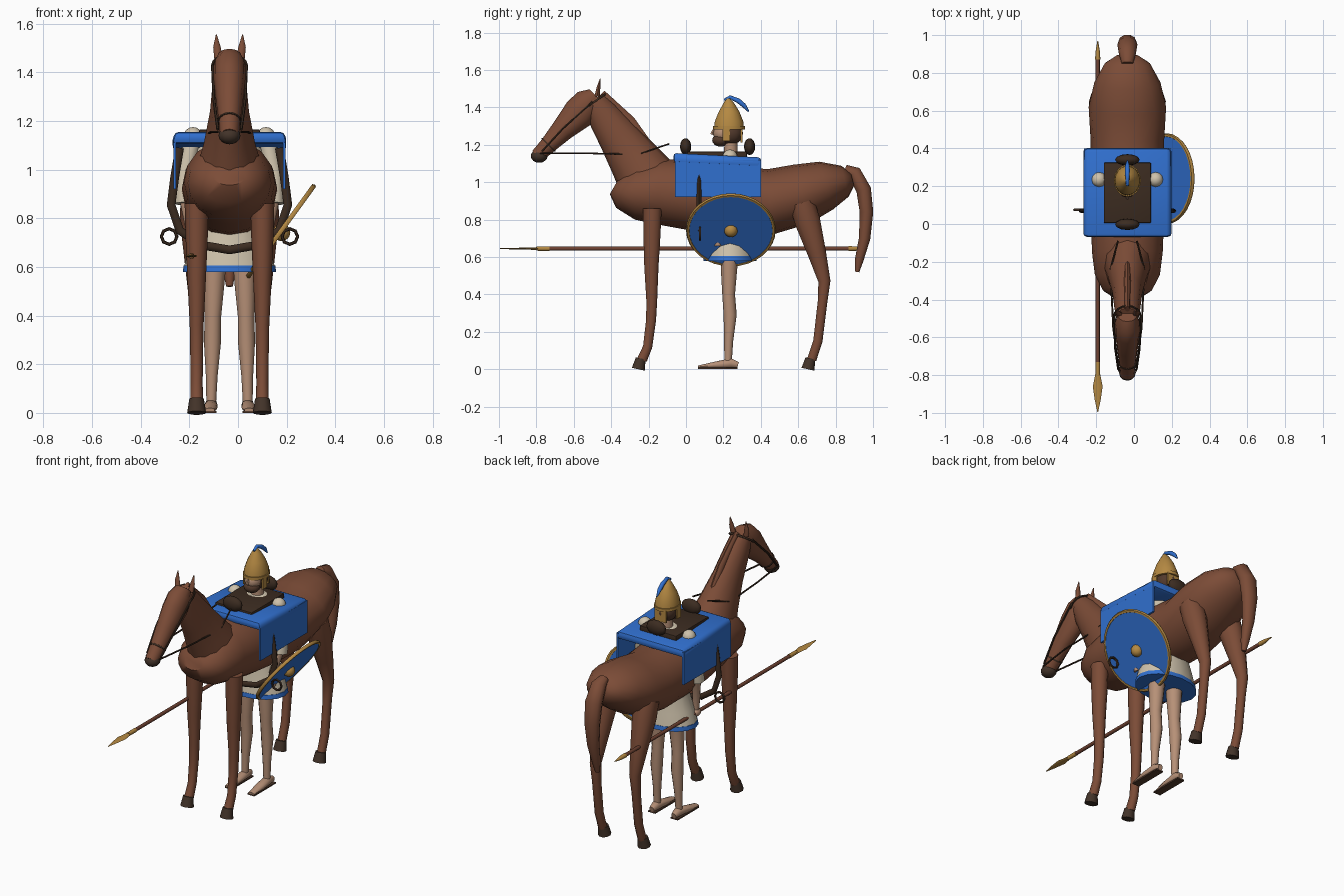
import bpy, bmesh, math
from mathutils import Vector, Matrix

CX = -0.035   # centre line of horse and rider


def mat(name, r, g, b):
    m = bpy.data.materials.new(name)
    m.diffuse_color = (r, g, b, 1)
    return m


COAT = mat("coat brown", 0.20, 0.072, 0.038)
HOOF = mat("hoof dark brown", 0.055, 0.033, 0.022)
LEATHER = mat("dark leather", 0.045, 0.025, 0.015)
BLUE = mat("cloth blue", 0.03, 0.16, 0.62)
GOLD = mat("bronze gold", 0.46, 0.25, 0.055)
LINEN = mat("linen beige", 0.62, 0.54, 0.41)
SKIN = mat("skin", 0.47, 0.28, 0.185)
HAIR = mat("hair brown", 0.085, 0.042, 0.025)
WOOD = mat("spear wood", 0.16, 0.055, 0.032)


def finish(name, bm, m, angle=50):
    bmesh.ops.recalc_face_normals(bm, faces=bm.faces)
    me = bpy.data.meshes.new(name)
    bm.to_mesh(me)
    bm.free()
    me.materials.append(m)
    ob = bpy.data.objects.new(name, me)
    bpy.context.collection.objects.link(ob)
    bpy.ops.object.select_all(action='DESELECT')
    ob.select_set(True)
    bpy.context.view_layer.objects.active = ob
    bpy.ops.object.shade_smooth_by_angle(angle=math.radians(angle))
    return ob


def tube(name, pts, m, n=12, side=(1, 0, 0), angle=50):
    """Loft ellipses along points (x, y, z, side radius, other radius)."""
    bm = bmesh.new()
    P = [Vector(p[:3]) for p in pts]
    rings = []
    for i, p in enumerate(pts):
        t = (P[min(i + 1, len(P) - 1)] - P[max(i - 1, 0)]).normalized()
        s = Vector(side)
        u = (s - t * s.dot(t)).normalized()
        v = t.cross(u)
        a, b = p[3], p[-1]
        rings.append([bm.verts.new(P[i] + u * a * math.cos(2 * math.pi * k / n)
                                   + v * b * math.sin(2 * math.pi * k / n)) for k in range(n)])
    for r0, r1 in zip(rings, rings[1:]):
        for k in range(n):
            bm.faces.new((r0[k], r0[(k + 1) % n], r1[(k + 1) % n], r1[k]))
    bm.faces.new(rings[0])
    bm.faces.new(rings[-1])
    return finish(name, bm, m, angle)


def ball(name, c, r, m, n=12):
    bm = bmesh.new()
    bmesh.ops.create_uvsphere(bm, u_segments=n, v_segments=n // 2 + 2, radius=1,
                              matrix=Matrix.Translation(c) @ Matrix.Diagonal((*r, 1)))
    return finish(name, bm, m, 60)


def box(name, c, s, m, bevel=0, taper=1):
    bm = bmesh.new()
    bmesh.ops.create_cube(bm, size=1)
    for v in bm.verts:
        k = taper if v.co.z > 0 else 1
        v.co = Vector((v.co.x * s[0] * k + c[0], v.co.y * s[1] + c[1], v.co.z * s[2] + c[2]))
    if bevel:
        bmesh.ops.bevel(bm, geom=bm.edges[:], offset=bevel, segments=2, affect='EDGES', profile=0.5)
    return finish(name, bm, m, 40)


def ring(name, M, R, r, m, n=32, k=6):
    bm = bmesh.new()
    g = [[bm.verts.new(M @ Vector(((R + r * math.cos(2 * math.pi * j / k)) * math.cos(2 * math.pi * i / n),
                                   (R + r * math.cos(2 * math.pi * j / k)) * math.sin(2 * math.pi * i / n),
                                   r * math.sin(2 * math.pi * j / k)))) for j in range(k)] for i in range(n)]
    for i in range(n):
        for j in range(k):
            bm.faces.new((g[i][j], g[(i + 1) % n][j], g[(i + 1) % n][(j + 1) % k], g[i][(j + 1) % k]))
    return finish(name, bm, m, 60)


# Horse body: (y, bottom, top, half width)
body = [(-0.385, 0.93, 1.02, 0.07), (-0.35, 0.86, 1.05, 0.13), (-0.27, 0.80, 1.09, 0.172),
        (-0.15, 0.775, 1.125, 0.187), (0.05, 0.74, 1.115, 0.195), (0.25, 0.72, 1.09, 0.195),
        (0.45, 0.72, 1.07, 0.195), (0.62, 0.775, 1.10, 0.205), (0.75, 0.85, 1.115, 0.175),
        (0.85, 0.92, 1.09, 0.12), (0.89, 0.98, 1.05, 0.06)]
tube("horse_body", [(CX, y, (a + b) / 2, w, (b - a) / 2) for y, a, b, w in body], COAT, 16)

# Neck, mane, head, muzzle and tail
tube("horse_neck", [(CX, -0.19, 0.99, 0.14, 0.17), (CX, -0.27, 1.11, 0.105, 0.14),
                    (CX, -0.36, 1.24, 0.08, 0.11), (CX, -0.45, 1.37, 0.068, 0.085),
                    (CX, -0.495, 1.44, 0.06, 0.06)], COAT)
tube("mane", [(CX, -0.185, 1.18, 0.014, 0.02), (CX, -0.30, 1.325, 0.018, 0.03),
              (CX, -0.45, 1.475, 0.014, 0.02)], COAT, 8)
tube("horse_head", [(CX, -0.485, 1.465, 0.05, 0.045), (CX, -0.52, 1.43, 0.065, 0.078),
                    (CX, -0.57, 1.37, 0.066, 0.088), (CX, -0.66, 1.28, 0.055, 0.062),
                    (CX, -0.74, 1.195, 0.044, 0.045), (CX, -0.795, 1.14, 0.038, 0.038)], COAT)
ball("muzzle", (CX, -0.785, 1.14), (0.045, 0.045, 0.036), HOOF)
tube("tail", [(CX, 0.85, 1.07, 0.03, 0.025), (CX, 0.90, 1.05, 0.045, 0.04), (CX, 0.95, 0.96, 0.053, 0.042),
              (CX, 0.965, 0.84, 0.048, 0.038), (CX, 0.955, 0.70, 0.036, 0.032),
              (CX, 0.925, 0.58, 0.025, 0.024), (CX, 0.915, 0.52, 0.014, 0.012)], COAT, 10)

FRONT = [(-0.18, 0.86, 0.052), (-0.182, 0.72, 0.048), (-0.185, 0.55, 0.04), (-0.183, 0.36, 0.03),
         (-0.187, 0.26, 0.028), (-0.205, 0.12, 0.026), (-0.235, 0.05, 0.028)]
HIND = [(0.62, 0.89, 0.07), (0.65, 0.79, 0.072), (0.70, 0.62, 0.052), (0.74, 0.47, 0.034),
        (0.73, 0.36, 0.027), (0.705, 0.15, 0.026), (0.672, 0.05, 0.026)]

# Everything that repeats left and right
for s, tag in ((-1, "right"), (1, "left")):
    X = lambda d: CX + s * d
    for part, prof in (("front", FRONT), ("hind", HIND)):
        tube(f"{part}_leg_{tag}", [(X(0.135), y, z, r * 0.95, r) for y, z, r in prof], COAT, 10)
        hy = prof[-1][0] - 0.015
        tube(f"{part}_hoof_{tag}", [(X(0.135), hy - 0.005, 0, 0.039, 0.037),
                                    (X(0.135), hy + 0.008, 0.058, 0.03, 0.028)], HOOF, 10)
    tube(f"ear_{tag}", [(X(0.045), -0.475, 1.46, 0.018, 0.014), (X(0.052), -0.468, 1.505, 0.015, 0.010),
                        (X(0.054), -0.458, 1.555, 0.002, 0.002)], COAT, 8)
    # Bridle and reins
    tube(f"cheek_strap_{tag}", [(X(0.048), -0.77, 1.165, 0.006, 0.006), (X(0.064), -0.66, 1.285, 0.006, 0.006),
                                (X(0.07), -0.50, 1.43, 0.006, 0.006)], LEATHER, 6)
    tube(f"front_rein_{tag}", [(X(0.045), -0.78, 1.155, 0.005, 0.005), (X(0.075), -0.55, 1.155, 0.005, 0.005),
                               (X(0.085), -0.34, 1.15, 0.005, 0.005)], LEATHER, 6)
    tube(f"rear_rein_{tag}", [(X(0.09), -0.24, 1.155, 0.005, 0.005),
                              (X(0.05), -0.09, 1.205, 0.005, 0.005)], LEATHER, 6)
    # Saddle cloth flap, stirrup
    box(f"cloth_flap_{tag}", (X(0.225), 0.17, 1.02), (0.012, 0.46, 0.20), BLUE)
    ring(f"stirrup_{tag}", Matrix.Translation((X(0.248), 0.075, 0.725)) @ Matrix.Rotation(math.pi / 2, 4, 'X'),
         0.032, 0.007, LEATHER, 8)
    # Rider limbs
    ball(f"shoulder_{tag}", (X(0.15), 0.235, 1.135), (0.04, 0.04, 0.04), LINEN)
    tube(f"sleeve_{tag}", [(X(0.15), 0.235, 1.14, 0.037), (X(0.185), 0.22, 0.98, 0.037),
                           (X(0.185), 0.20, 0.86, 0.04)], LINEN, 10)
    tube(f"forearm_{tag}", [(X(0.18), 0.205, 0.88, 0.026), (X(0.155), 0.17, 0.74, 0.022),
                            (X(0.15), 0.17, 0.66, 0.02)], SKIN, 10)
    tube(f"rider_leg_{tag}", [(X(0.06), 0.235, 0.66, 0.05), (X(0.064), 0.23, 0.54, 0.044),
                              (X(0.068), 0.228, 0.40, 0.034), (X(0.07), 0.236, 0.29, 0.035),
                              (X(0.073), 0.228, 0.15, 0.024), (X(0.075), 0.225, 0.04, 0.02)], SKIN, 12)
    tube(f"foot_{tag}", [(X(0.075), 0.278, 0.022, 0.016, 0.018), (X(0.075), 0.24, 0.032, 0.026, 0.028),
                         (X(0.078), 0.15, 0.022, 0.029, 0.018), (X(0.08), 0.065, 0.012, 0.02, 0.008)], SKIN, 10)
    box(f"sandal_sole_{tag}", (X(0.077), 0.17, 0.004), (0.048, 0.21, 0.008), HAIR)
    box(f"cheek_guard_{tag}", (X(0.064), 0.215, 1.255), (0.008, 0.04, 0.07), GOLD)

ring("poll_strap", Matrix.Translation((CX, -0.49, 1.43)) @ Matrix.Rotation(math.radians(35), 4, 'X'),
     0.07, 0.006, LEATHER, 16)
ring("noseband", Matrix.Translation((CX, -0.735, 1.2)) @ Matrix.Rotation(math.radians(-45), 4, 'X'),
     0.046, 0.005, LEATHER, 16)

# Girth strap under the belly
half = [(0.205, 1.09), (0.225, 0.97), (0.24, 0.855), (0.205, 0.75), (0.115, 0.69), (0.0, 0.67)]
loop = [(-d, z) for d, z in half] + [(d, z) for d, z in half[-2::-1]]
tube("girth", [(CX + d, 0.07, z, 0.013, 0.018) for d, z in loop], LEATHER, 8, side=(0, 1, 0))

# Saddle cloth, saddle, pommel and cantle
cloth = box("saddle_cloth", (CX, 0.167, 1.125), (0.475, 0.47, 0.05), BLUE, 0.018, 0.95)
for v in cloth.data.vertices:
    v.co.z -= 0.05 * (v.co.y - 0.05)
box("saddle_seat", (CX, 0.165, 1.142), (0.25, 0.32, 0.045), LEATHER, 0.006)
for nm, y in (("pommel", -0.002), ("cantle", 0.34)):
    ball(nm, (CX, y, 1.19), (0.065, 0.03, 0.045), LEATHER)

# Rider tunic with blue hem
tube("tunic", [(CX, 0.235, 0.60, 0.187, 0.138), (CX, 0.235, 0.68, 0.165, 0.125),
               (CX, 0.235, 0.82, 0.12, 0.10), (CX, 0.235, 1.08, 0.14, 0.09),
               (CX, 0.235, 1.165, 0.06, 0.05)], LINEN, 16)
tube("tunic_hem", [(CX, 0.235, 0.58, 0.192, 0.142), (CX, 0.235, 0.606, 0.188, 0.139)], BLUE, 16)

# Rider head, beard and neck
tube("rider_neck", [(CX, 0.24, 1.12, 0.038), (CX, 0.24, 1.23, 0.034)], SKIN, 12)
ball("hair", (CX, 0.235, 1.262), (0.062, 0.07, 0.065), HAIR)
ball("face", (CX, 0.20, 1.262), (0.05, 0.055, 0.05), SKIN)
ball("beard", (CX, 0.185, 1.225), (0.048, 0.045, 0.035), HAIR)
tube("nose", [(CX, 0.15, 1.285, 0.006), (CX, 0.138, 1.255, 0.01)], SKIN, 6)

# Pointed helmet with brim, neck guard and plume
tube("helmet", [(CX, 0.23, 1.285, 0.068, 0.08), (CX, 0.23, 1.325, 0.066, 0.076), (CX, 0.23, 1.375, 0.05, 0.056),
                (CX, 0.228, 1.42, 0.027, 0.03), (CX, 0.225, 1.45, 0.008, 0.008)], GOLD, 16)
tube("helmet_brim", [(CX, 0.23, 1.282, 0.072, 0.085), (CX, 0.23, 1.30, 0.072, 0.085)], GOLD, 16)
box("neck_guard", (CX, 0.297, 1.25), (0.08, 0.01, 0.075), GOLD)
tube("plume", [(CX, 0.205, 1.438, 0.008), (CX, 0.235, 1.455, 0.01), (CX, 0.28, 1.435, 0.013),
               (CX, 0.31, 1.41, 0.012), (CX, 0.335, 1.378, 0.004)], BLUE, 8)

# Round shield, tilted outward and facing down
SM = Matrix.Translation((0.175, 0.24, 0.745)) @ Matrix.Rotation(math.radians(126), 4, 'Y')
bm = bmesh.new()
bmesh.ops.create_cone(bm, cap_ends=True, segments=32, radius1=0.23, radius2=0.225, depth=0.016, matrix=SM)
finish("shield", bm, BLUE)
ring("shield_rim", SM, 0.229, 0.011, GOLD)
ball("shield_boss", SM @ Vector((0, 0, 0.005)), (0.036, 0.036, 0.036), GOLD)

# Spear with flat blade and butt spike
SX, SZ = -0.192, 0.645
tube("spear_shaft", [(SX, -0.80, SZ, 0.011), (SX, 0.90, SZ, 0.011)], WOOD, 10)
tube("spear_socket", [(SX, -0.80, SZ, 0.012), (SX, -0.73, SZ, 0.013)], GOLD, 10)
tube("spear_blade", [(SX, -0.78, SZ, 0.010, 0.008), (SX, -0.86, SZ, 0.026, 0.005),
                     (SX, -0.93, SZ, 0.016, 0.004), (SX, -0.995, SZ, 0.002, 0.002)], GOLD, 8)
tube("spear_butt", [(SX, 0.87, SZ, 0.014), (SX, 0.91, SZ, 0.012), (SX, 0.97, SZ, 0.002)], GOLD, 10)
ball("spear_hand", (SX, 0.17, SZ), (0.022, 0.03, 0.024), SKIN)
